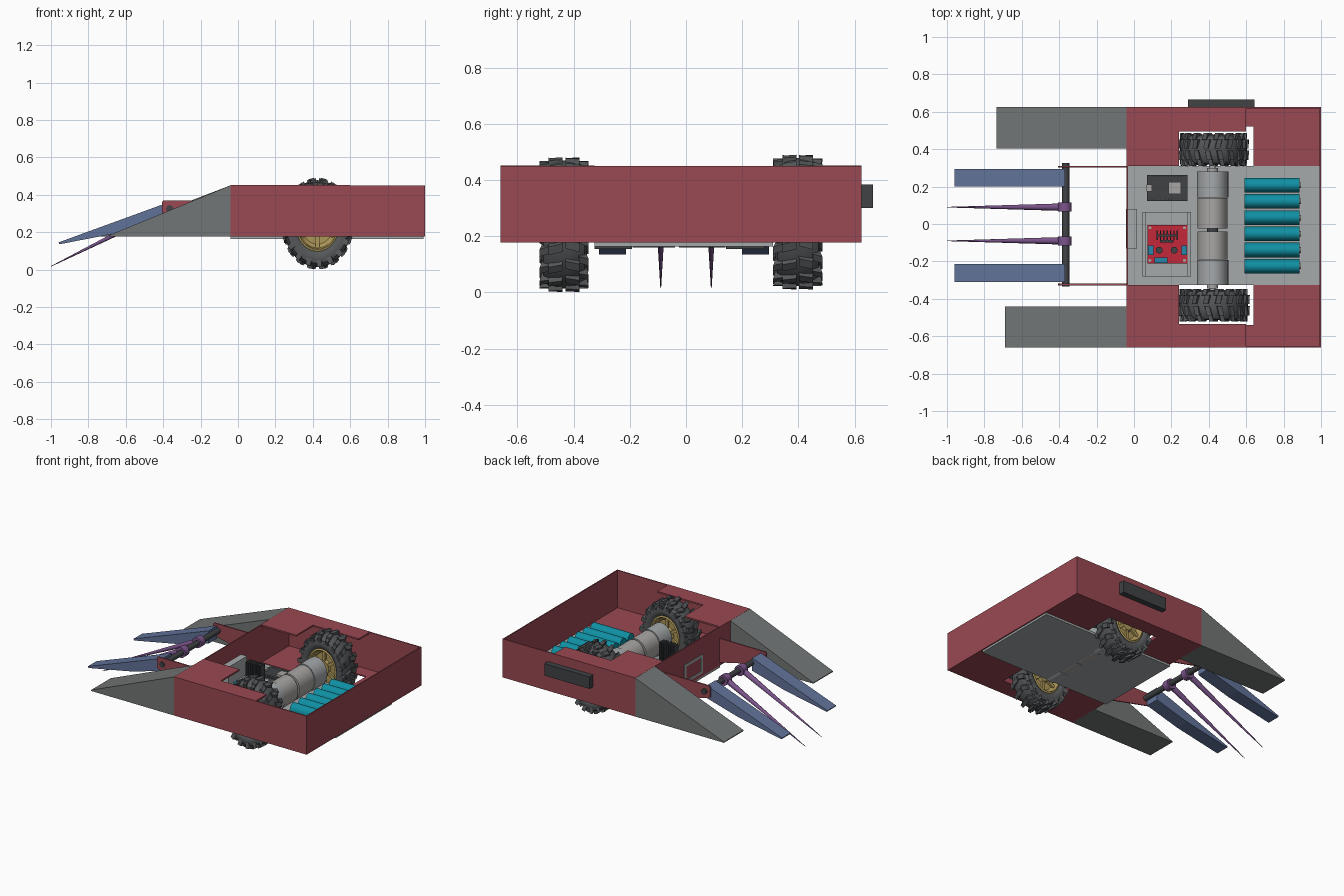
import bpy, bmesh
from math import pi, cos, sin
from mathutils import Matrix, Vector

if "Cube" in bpy.data.objects:
    bpy.data.objects.remove(bpy.data.objects["Cube"])


def mat(name, r, g, b):
    m = bpy.data.materials.new(name)
    m.diffuse_color = (r, g, b, 1)
    m.use_nodes = True
    m.node_tree.nodes["Principled BSDF"].inputs["Base Color"].default_value = m.diffuse_color
    return m


RED = mat("red", .32, .065, .085)
BLUE = mat("blue", .12, .17, .32)
PURPLE = mat("purple", .2, .09, .26)
DARK = mat("dark", .05, .055, .06)
TYRE = mat("rubber", .09, .095, .1)
RAMP = mat("ramp_grey", .17, .18, .18)
PLATE = mat("plate_grey", .38, .4, .41)
METAL = mat("metal", .4, .39, .38)
TEAL = mat("teal", .005, .28, .37)
GOLD = mat("brass", .42, .31, .1)
BOARD = mat("board_red", .55, .02, .04)
TERM = mat("terminal_blue", .02, .25, .4)


def finish(name, bm, m, smooth=False):
    bmesh.ops.recalc_face_normals(bm, faces=bm.faces)
    me = bpy.data.meshes.new(name)
    bm.to_mesh(me)
    bm.free()
    me.materials.append(m)
    ob = bpy.data.objects.new(name, me)
    bpy.context.collection.objects.link(ob)
    if smooth:
        bpy.ops.object.select_all(action='DESELECT')
        ob.select_set(True)
        bpy.context.view_layer.objects.active = ob
        bpy.ops.object.shade_smooth_by_angle(angle=0.6)
    return ob


def box(name, x, y, z, m):
    bm = bmesh.new()
    mid = Vector((sum(x) / 2, sum(y) / 2, sum(z) / 2))
    s = Matrix.Diagonal((x[1] - x[0], y[1] - y[0], z[1] - z[0], 1))
    bmesh.ops.create_cube(bm, size=1, matrix=Matrix.Translation(mid) @ s)
    return finish(name, bm, m)


def extrude(name, pts, step, m):
    bm = bmesh.new()
    f = bm.faces.new([bm.verts.new(p) for p in pts])
    r = bmesh.ops.extrude_face_region(bm, geom=[f])
    vs = [v for v in r["geom"] if isinstance(v, bmesh.types.BMVert)]
    bmesh.ops.translate(bm, verts=vs, vec=step)
    if not any(len(f.verts) == len(pts) and all(v not in vs for v in f.verts) for f in bm.faces):
        bm.faces.new([v for v in bm.verts if v not in vs])
    return finish(name, bm, m)


def side_profile(name, pts, y0, y1, m):
    return extrude(name, [(x, y0, z) for x, z in pts], (0, y1 - y0, 0), m)


def sheet(name, pts, z0, z1, m):
    return extrude(name, [(x, y, z0) for x, y in pts], (0, 0, z1 - z0), m)


def rod(name, a, b, r1, r2, m, n=32, zscale=1):
    a, b = Vector(a), Vector(b)
    d = b - a
    bm = bmesh.new()
    t = Matrix.Translation((a + b) / 2) @ Matrix.Diagonal((1, 1, zscale, 1))
    bmesh.ops.create_cone(bm, cap_ends=True, segments=n, radius1=r1, radius2=r2, depth=d.length,
                          matrix=t @ d.to_track_quat('Z', 'Y').to_matrix().to_4x4())
    return finish(name, bm, m, True)


def lathe(bm, profile, n, s):
    """Spin (radius, y) points round the y axis, then squash with matrix s."""
    rings = [[bm.verts.new(s @ Vector((r * cos(2 * pi * i / n), y, r * sin(2 * pi * i / n))))
              for i in range(n)] for r, y in profile]
    for k in range(len(rings)):
        a, b = rings[k - 1], rings[k]
        for i in range(n):
            j = (i + 1) % n
            bm.faces.new((a[i], a[j], b[j], b[i]))


# ---- shell: walls, floor and lids
X0, X1, Y0, Y1, Z0, Z1 = -.04, 1.0, -.66, .625, .177, .45
T = .008
box("wall_left_side", (X0, X1), (Y0, Y0 + T), (Z0, Z1), RED)
box("wall_right_side", (X0, X1), (Y1 - T, Y1), (Z0, Z1), RED)
box("wall_rear", (X1 - T, X1), (Y0, Y1), (Z0, Z1), RED)
box("wall_nose", (X0, X0 + T), (Y0, Y1), (Z0, Z1), RED)
box("base_plate", (X0, X1 - T), (-.325, .31), (.163, .18), PLATE)
for side, inner, well, lid, outer in (("right", .31, .52, .495, Y1), ("left", -.325, -.54, -.535, Y0)):
    sheet("floor_" + side, [(X0, inner), (.24, inner), (.24, well), (.64, well), (.64, inner),
                            (X1 - T, inner), (X1 - T, outer), (X0, outer)], Z0, Z0 + .008, RED)
    sheet("lid_" + side, [(X0, inner), (.24, inner), (.24, lid), (.60, lid), (.60, outer),
                          (X0, outer)], Z1 - .01, Z1 + .001, RED)
box("side_plaque", (.29, .645), (Y1, .665), (.3, .385), DARK)

# ---- nose ramps, forks and arms
for side, tip, y0, y1 in (("left", -.69, Y0, -.44), ("right", -.735, .405, Y1)):
    side_profile("ramp_" + side, [(X0, Z0), (X0, Z1), (tip, Z0 + .006), (tip, Z0)], y0, y1, RAMP)
for side, y0, y1 in (("left", -.31, -.213), ("right", .2, .295)):
    side_profile("fork_" + side, [(-.37, .36), (-.96, .145), (-.955, .135), (-.62, .2), (-.37, .27)],
                 y0, y1, BLUE)
for side, y in (("left", -.328), ("right", .301)):
    side_profile("arm_" + side, [(X0, .2), (X0, .37), (-.4, .37), (-.405, .36), (-.405, .29),
                                 (-.39, .28)], y, y + .009, RED)
rod("fork_axle", (-.365, -.335, .325), (-.365, .325, .325), .019, .019, DARK)
for i, y in enumerate((-.09, .09)):
    rod(f"spike_collar_{i}", (-.37, y - .024, .325), (-.37, y + .024, .325), .036, .036, PURPLE)
    rod(f"spike_{i}", (-.38, y, .325), (-1, y, .017), .02, .0015, PURPLE, 16)

# ---- nose sensor frame
box("sensor_block", (X0 + T, .015), (-.13, .08), (.2, .33), PLATE)
for z in (.2, .315):
    box("sensor_frame_bar", (X0 - .004, X0), (-.13, .08), (z, z + .018), PLATE)
for y in (-.13, .055):
    box("sensor_frame_post", (X0 - .004, X0), (y, y + .025), (.2, .33), PLATE)

# ---- wheels
half = [(.58, .062), (.66, .076), (.76, .08), (.86, .073), (.92, .052), (.945, .02)]
tyre_profile = half + [(r, -y) for r, y in reversed(half)]
rim_half = [(.61, .064), (.55, .07), (.52, .045), (.44, .03), (.24, .03), (.2, .045), (.06, .045)]
rim_profile = rim_half + [(r, -y) for r, y in reversed(rim_half)]
N = 18
for side, yc, zc, rx in (("right", .398, .25, .189), ("left", -.434, .241, .194)):
    place = Matrix.Translation((.425, yc, zc)) @ Matrix.Diagonal((rx, 1, .241, 1))
    bm = bmesh.new()
    lathe(bm, tyre_profile, 48, place)
    finish("tyre_" + side, bm, TYRE, True)
    bm = bmesh.new()
    for i in range(N):
        for s in (1, -1):
            a = 2 * pi * (i + .25 * s) / N
            turn = place @ Matrix.Rotation(a, 4, 'Y')
            # centre chevron lug, then shoulder lug wrapping down the sidewall
            for y, r, dims, tilt in ((.03, .935, (.17, .05, .11), 0), (.066, .865, (.15, .034, .15), .06)):
                m = Matrix.Translation((.06 * s * (y < .05), y * s, r)) @ Matrix.Rotation(-tilt * s, 4, 'X')
                m = m @ Matrix.Shear('XY', 4, (0, 0)) @ Matrix.Diagonal((*dims, 1))
                vs = bmesh.ops.create_cube(bm, size=1)["verts"]
                for v in vs:
                    v.co.x += v.co.y * s * .4
                    if v.co.z > 0:
                        v.co.x *= .8
                bmesh.ops.transform(bm, verts=vs, matrix=turn @ m)
    finish("tread_" + side, bm, TYRE)
    bm = bmesh.new()
    lathe(bm, rim_profile, 40, place)
    for i in range(6):
        m = Matrix.Rotation(i * pi / 3, 4, 'Y') @ Matrix.Translation((0, 0, .37))
        bmesh.ops.create_cube(bm, size=1, matrix=place @ m @ Matrix.Diagonal((.1, .09, .32, 1)))
    finish("rim_" + side, bm, GOLD, True)

# ---- motors and shafts
CX, CZ = .42, .255
for side, s, a, b, c, end in (("right", 1, -.025, .14, .28, .44), ("left", -1, -.04, -.19, -.325, -.48)):
    rod("motor_" + side, (CX, a, CZ), (CX, b, CZ), .08, .08, METAL, 40, 1.2)
    rod("gearbox_" + side, (CX, b + .003 * s, CZ), (CX, c, CZ), .084, .084, PLATE, 40, 1.2)
    rod("shaft_boss_" + side, (CX, c, CZ), (CX, c + .02 * s, CZ), .03, .03, METAL)
    rod("shaft_" + side, (CX, c, CZ), (CX, end, CZ), .015, .015, METAL)
    rod("motor_cap_" + side, (CX, a - .008 * s, CZ), (CX, a, CZ), .03, .03, DARK)

# ---- battery pack
for i in range(6):
    y = .208 - .0868 * i
    rod(f"battery_{i}", (.59, y, .225), (.885, y, .225), .039, .039, TEAL, 32, 1.2)
    rod(f"battery_tip_{i}", (.885, y, .225), (.892, y, .225), .015, .015, METAL)

# ---- controller board
box("controller_board", (.07, .285), (.122, .262), (.195, .203), DARK)
box("controller_chip", (.185, .25), (.16, .225), (.203, .218), METAL)
box("controller_port", (.066, .095), (.175, .21), (.203, .22), METAL)
for y in (.128, .25):
    for i in range(12):
        x = .082 + i * .0165
        box("controller_pin", (x, x + .007), (y, y + .007), (.18, .213), METAL)

# ---- motor driver on its tray
box("driver_tray", (.045, .305), (-.28, .065), (.18, .19), PLATE)
for x in (.045, .285):
    box("tray_rail", (x, x + .02), (-.28, .065), (.19, .215), PLATE)
box("driver_board", (.072, .285), (-.21, -.005), (.2, .21), BOARD)
for x, y in ((.085, -.02), (.27, -.02), (.085, -.195), (.27, -.195)):
    rod("board_post", (x, y, .185), (x, y, .214), .008, .008, METAL, 12)
box("heatsink_base", (.12, .235), (-.068, -.056), (.21, .38), DARK)
for i in range(7):
    x = .12 + i * .018
    box("heatsink_fin", (x, x + .007), (-.085, -.035), (.21, .38), DARK)
box("driver_chip", (.14, .21), (-.1, -.085), (.21, .29), DARK)
for x0, x1, y0, y1 in ((.075, .105, -.165, -.115), (.255, .283, -.165, -.115), (.11, .18, -.208, -.18)):
    box("terminal_block", (x0, x1), (y0, y1), (.21, .25), TERM)
for x in (.135, .215):
    rod("capacitor", (x, -.14, .21), (x, -.14, .26), .018, .018, DARK, 20)
